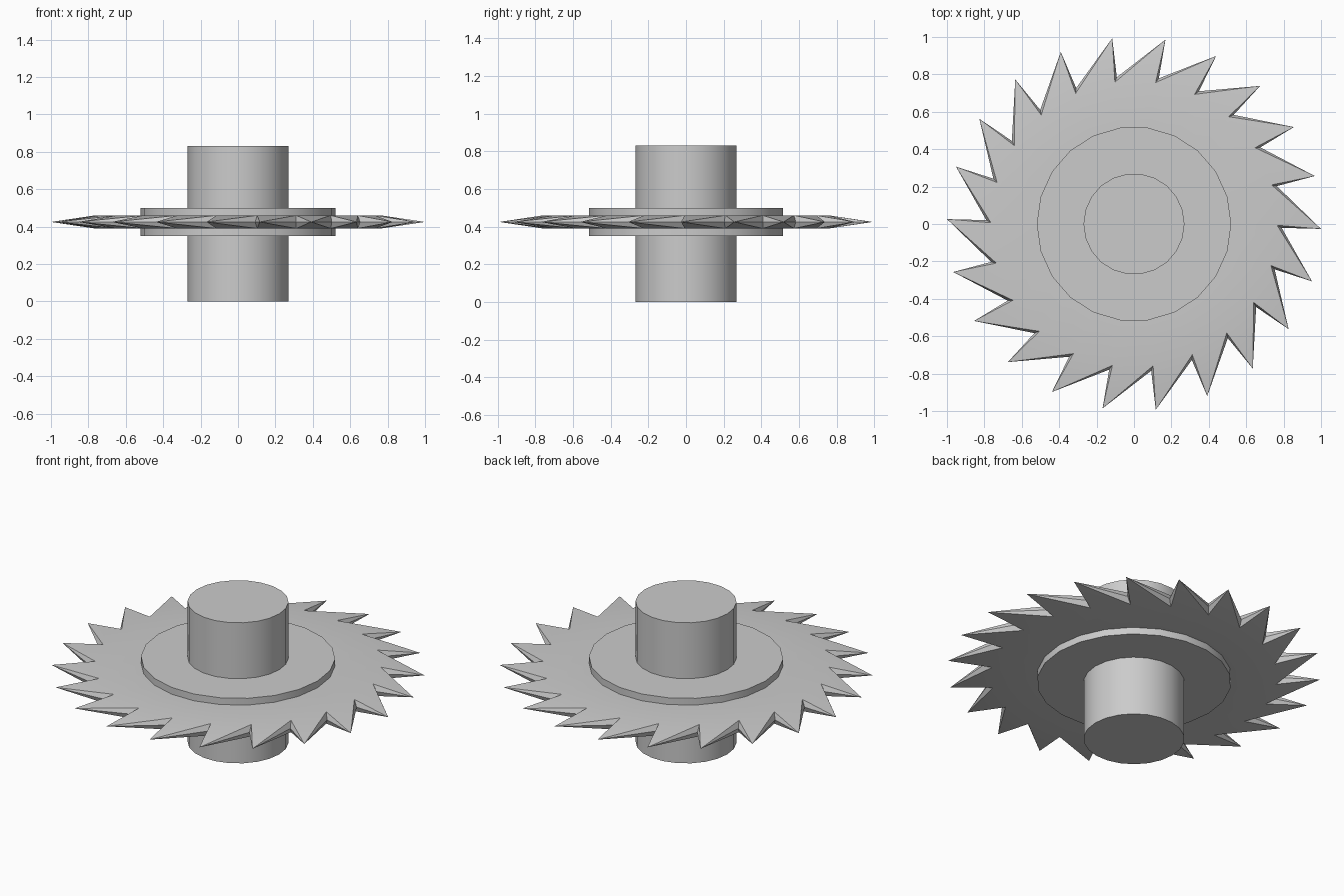
import bpy, bmesh
from math import sin, cos, radians, tau

if "Cube" in bpy.data.objects:
    bpy.data.objects.remove(bpy.data.objects["Cube"])

N = 22                     # teeth and hub sides
STEP = tau / N
PHASE = radians(-1.5)      # angle of the first tooth tip
MID = 0.425                # blade mid height


def polar(r, a, z):
    return (r * cos(a), r * sin(a), z)


def finish(bm, name):
    bmesh.ops.recalc_face_normals(bm, faces=bm.faces[:])
    mesh = bpy.data.meshes.new(name)
    bm.to_mesh(mesh)
    bm.free()
    obj = bpy.data.objects.new(name, mesh)
    bpy.context.collection.objects.link(obj)
    bpy.ops.object.select_all(action='DESELECT')
    obj.select_set(True)
    bpy.context.view_layer.objects.active = obj
    bpy.ops.object.shade_smooth_by_angle(angle=radians(30))
    return obj


# Hub: shaft with a wide collar, turned from one profile
profile = [(0.27, 0), (0.27, 0.35), (0.52, 0.35),
           (0.52, 0.50), (0.27, 0.50), (0.27, 0.83)]
bm = bmesh.new()
rings = [[bm.verts.new(polar(r, i * STEP, z)) for i in range(N)]
         for r, z in profile]
for lo, hi in zip(rings, rings[1:]):
    for i in range(N):
        j = (i + 1) % N
        bm.faces.new((lo[i], lo[j], hi[j], hi[i]))
bm.faces.new(rings[0])
bm.faces.new(rings[-1])
finish(bm, "hub")

# Saw blade: flat ring whose teeth taper to points at mid height
bm = bmesh.new()


def blade_ring(r, offset, z):
    return [bm.verts.new(polar(r, PHASE + i * STEP + offset, z))
            for i in range(N)]


tip = blade_ring(1.0, 0, MID)
notch = blade_ring(0.79, 0, MID)
inner, root = [], []
for z in (0.46, 0.39):
    inner.append(blade_ring(0.50, radians(1.5), z))
    root.append(blade_ring(0.765, radians(1.0), z))

for i in range(N):
    j = (i + 1) % N
    for a, b in zip(inner, root):
        bm.faces.new((a[i], b[i], b[j], a[j]))        # flat of the ring
        bm.faces.new((b[i], tip[i], b[j]))            # tooth face
        bm.faces.new((b[i], notch[i], tip[i]))        # steep edge bevel
        bm.faces.new((b[j], tip[i], notch[j]))        # sloped edge bevel
    bm.faces.new((inner[0][i], inner[0][j], inner[1][j], inner[1][i]))
finish(bm, "saw_blade")
